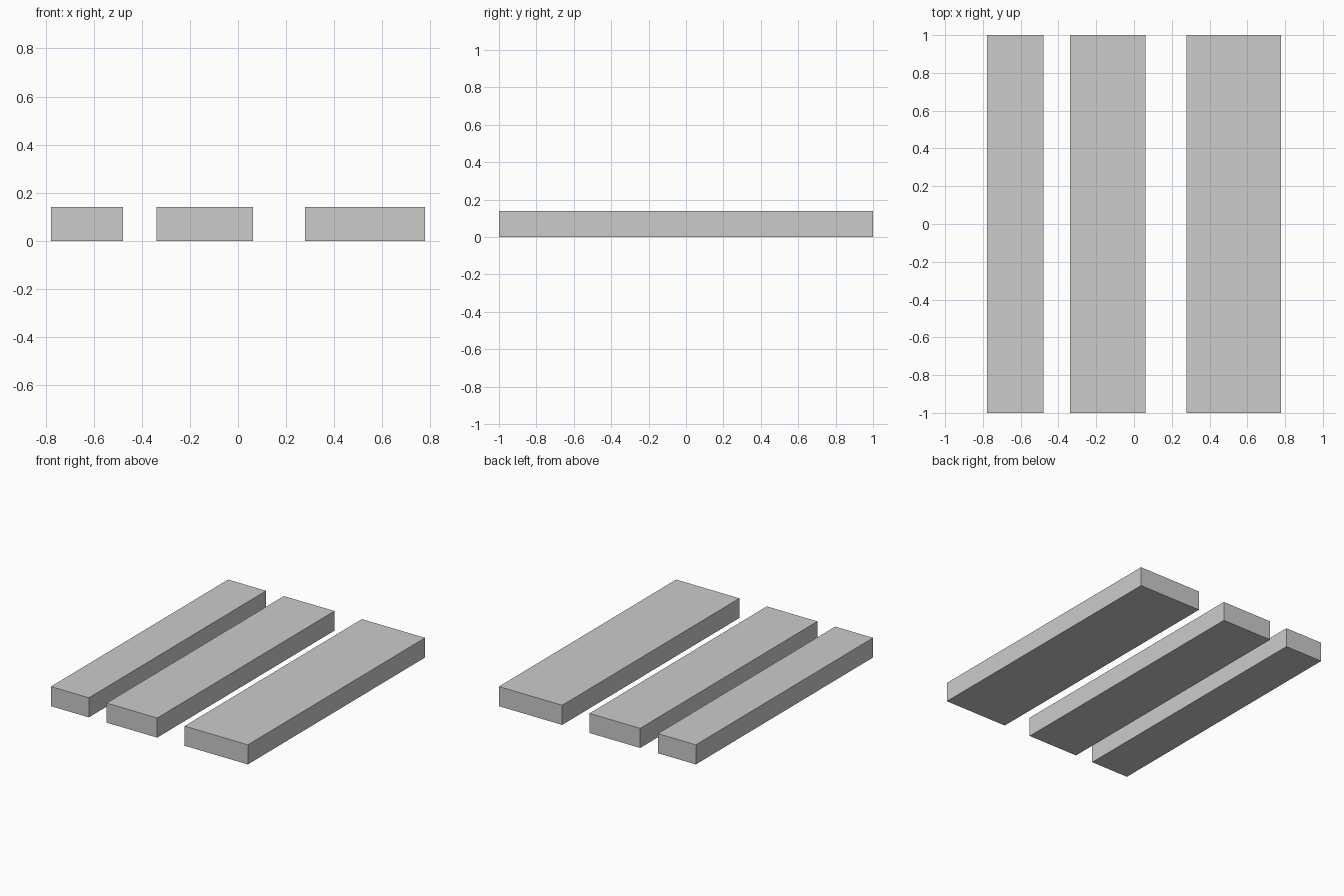
import bpy

if "Cube" in bpy.data.objects:
    bpy.data.objects.remove(bpy.data.objects["Cube"])

LENGTH, HEIGHT = 2.0, 0.14


def plank(name, x_min, x_max):
    """Solid rectangular plank resting on the ground, running along y."""
    bpy.ops.mesh.primitive_cube_add(size=1, location=((x_min + x_max) / 2, 0, HEIGHT / 2))
    obj = bpy.context.object
    obj.name = name
    obj.scale = (x_max - x_min, LENGTH, HEIGHT)
    bpy.ops.object.transform_apply(location=False, rotation=False, scale=True)
    return obj


# Three parallel planks, narrow to wide from left to right
plank("narrow_plank", -0.778, -0.478)
plank("middle_plank", -0.338, 0.062)
plank("wide_plank", 0.278, 0.778)
